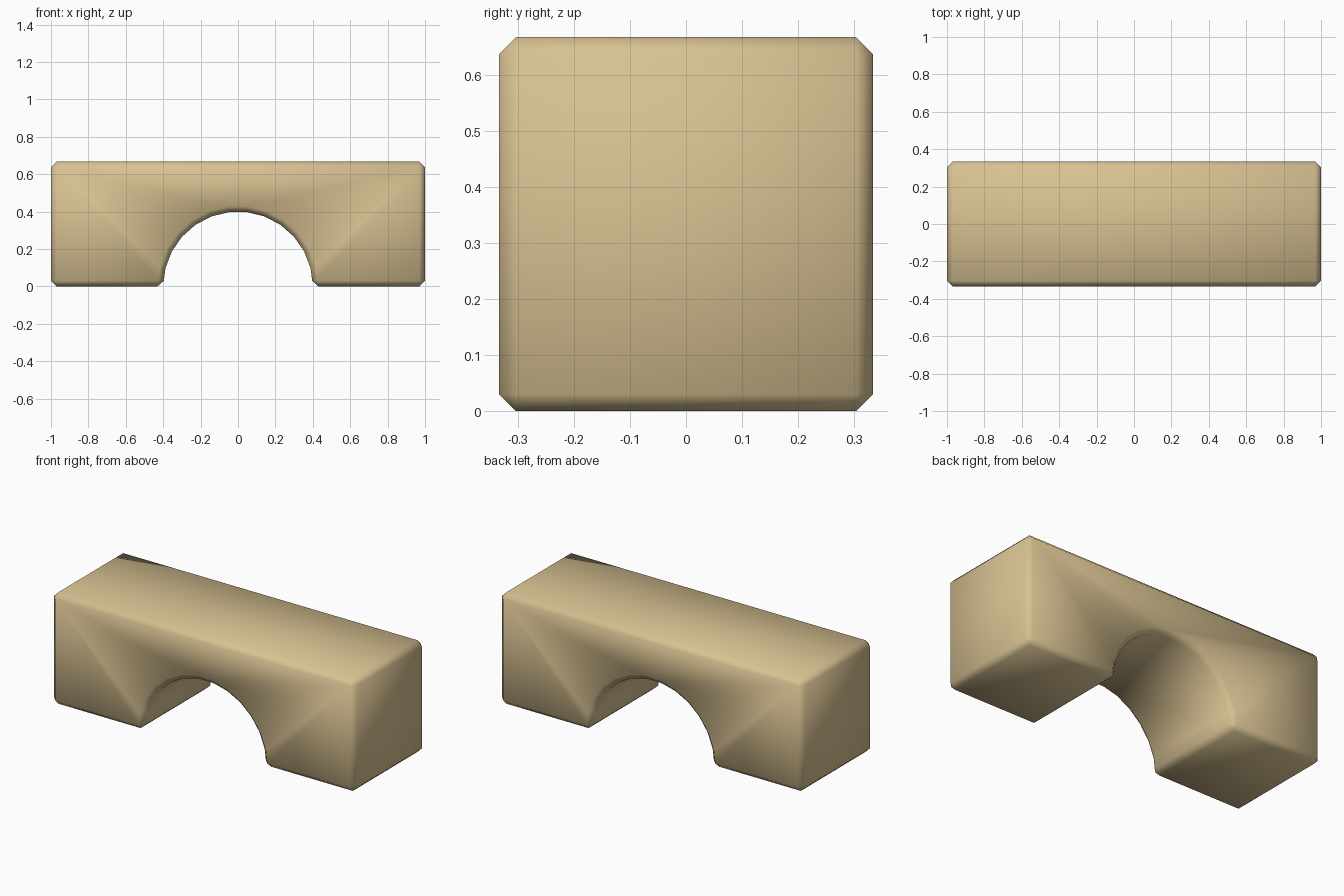
import bpy, bmesh, math

if "Cube" in bpy.data.objects:
    bpy.data.objects.remove(bpy.data.objects["Cube"])

W, D, H = 1.0, 1 / 3, 2 / 3      # half width, half depth, height
R, SEG, BEVEL = 0.4, 13, 0.03    # arch radius, arch sides, chamfer

# Front profile: block outline with a half-round opening underneath
profile = [(-W, 0), (-W, H), (W, H), (W, 0)]
profile += [(R * math.cos(math.pi * i / SEG), R * math.sin(math.pi * i / SEG))
            for i in range(SEG + 1)]

bm = bmesh.new()
face = bm.faces.new([bm.verts.new((x, -D, z)) for x, z in profile])
ext = bmesh.ops.extrude_face_region(bm, geom=[face])
bmesh.ops.translate(bm, vec=(0, 2 * D, 0),
                    verts=[v for v in ext["geom"] if isinstance(v, bmesh.types.BMVert)])
bmesh.ops.recalc_face_normals(bm, faces=bm.faces)

# Chamfer every sharp edge, leaving the facets of the arch alone
sharp = [e for e in bm.edges if e.calc_face_angle(0) > math.radians(30)]
bmesh.ops.bevel(bm, geom=sharp, offset=BEVEL, segments=1, affect='EDGES', profile=0.5)
for f in bm.faces:
    f.smooth = True

mesh = bpy.data.meshes.new("arch_block")
bm.to_mesh(mesh)
bm.free()
block = bpy.data.objects.new("arch_block", mesh)
bpy.context.collection.objects.link(block)

# Plain wood colour
wood = bpy.data.materials.new("light wood")
wood.diffuse_color = (0.69, 0.54, 0.29, 1)
wood.use_nodes = True
wood.node_tree.nodes["Principled BSDF"].inputs["Base Color"].default_value = wood.diffuse_color
mesh.materials.append(wood)
